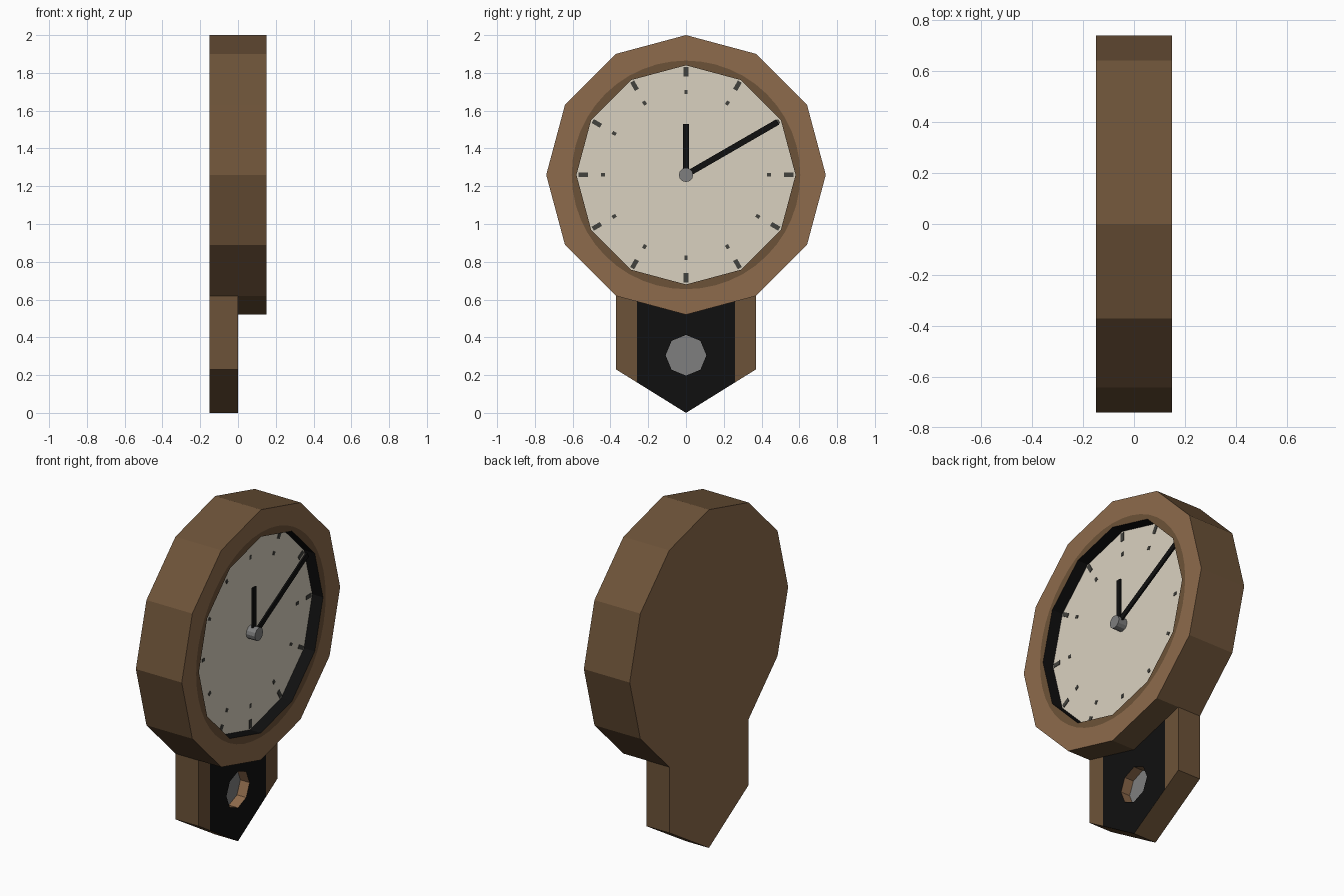
import bpy, bmesh, math
from math import sin, cos, pi
from mathutils import Matrix, Vector

if "Cube" in bpy.data.objects:
    bpy.data.objects.remove(bpy.data.objects["Cube"])

def mat(name, r, g, b):
    m = bpy.data.materials.new(name)
    m.diffuse_color = (r, g, b, 1)
    m.use_nodes = True
    m.node_tree.nodes["Principled BSDF"].inputs["Base Color"].default_value = m.diffuse_color
    return m

OAK = mat("light_wood", .27, .146, .072)
DARK = mat("dark_wood", .152, .086, .04)
CREAM = mat("cream_dial", .70, .64, .53)
BLACK = mat("black", .005, .005, .005)
GREY = mat("grey_metal", .21, .21, .21)
INK = mat("ink_grey", .055, .055, .048)

CZ = 1.26      # dial centre height
DIAL_X = 0.08  # depth of the recessed dial

def finish(name, bm, mats, recalc=True):
    if recalc:
        bmesh.ops.recalc_face_normals(bm, faces=bm.faces)
    me = bpy.data.meshes.new(name)
    bm.to_mesh(me)
    bm.free()
    for m in mats:
        me.materials.append(m)
    ob = bpy.data.objects.new(name, me)
    bpy.context.collection.objects.link(ob)
    return ob

def ring(bm, x, pts):
    return [bm.verts.new((x, y, z)) for y, z in pts]

def bridge(bm, a, b, mi):
    n = len(a)
    for i in range(n):
        f = bm.faces.new((a[i], a[(i + 1) % n], b[(i + 1) % n], b[i]))
        f.material_index = mi

def cap(bm, a, mi):
    bm.faces.new(a).material_index = mi

def gon(r, sides=12, n=48):
    """n points along a regular polygon with a corner straight up (sides=0: circle)"""
    out = []
    for i in range(n):
        t = 2 * pi * i / n
        q = r
        if sides:
            h = pi / sides
            q = r * cos(h) / cos((t % (2 * h)) - h)
        out.append((q * sin(t), CZ + q * cos(t)))
    return out

def plate(name, parts, x0, x1, m):
    """boxes given as (angle from 12 o'clock, inner radius, outer radius, width)"""
    bm = bmesh.new()
    for ang, r0, r1, w in parts:
        M = (Matrix.Translation((0, 0, CZ)) @ Matrix.Rotation(-ang, 4, 'X')
             @ Matrix.Translation(((x0 + x1) / 2, 0, (r0 + r1) / 2))
             @ Matrix.Diagonal((x1 - x0, w, r1 - r0, 1)))
        bmesh.ops.create_cube(bm, size=1, matrix=M)
    return finish(name, bm, [m])

# twelve-sided clock frame with inlaid ring, black recess wall and dial
bm = bmesh.new()
back = ring(bm, -.15, gon(.74))
front = ring(bm, .15, gon(.74))
inlay = ring(bm, .15, gon(.605, 0))
lip = ring(bm, .15, gon(.58))
floor = ring(bm, DIAL_X, gon(.58))
cap(bm, back, 0)
bridge(bm, back, front, 1)
bridge(bm, front, inlay, 0)
bridge(bm, inlay, lip, 1)
bridge(bm, lip, floor, 2)
cap(bm, floor, 3)
finish("clock_frame", bm, [OAK, DARK, BLACK, CREAM])

# pendulum case with black panel and recessed window
bm = bmesh.new()
panel = [(0, .52), (.26, .59), (.26, .305), (.26, .162), (0, 0),
         (-.26, .162), (-.26, .305), (-.26, .59)]
outer = [(0, .52), (.37, .62), (.37, .305), (.37, .23), (0, 0),
         (-.37, .23), (-.37, .305), (-.37, .62)]
window = [(.108 * sin(i * pi / 4), .305 + .108 * cos(i * pi / 4)) for i in range(8)]
cb, cf = ring(bm, -.15, outer), ring(bm, 0, outer)
pf = ring(bm, 0, panel)
w0, w1 = ring(bm, 0, window), ring(bm, -.06, window)
cap(bm, cb, 0)
bridge(bm, cb, cf, 1)
bridge(bm, cf, pf, 1)
bridge(bm, pf, w0, 2)
bridge(bm, w0, w1, 0)
cap(bm, w1, 3)
bmesh.ops.remove_doubles(bm, verts=bm.verts, dist=1e-4)
finish("pendulum_case", bm, [OAK, DARK, BLACK, GREY])

# hour ticks and small hour dots
plate("hour_ticks", [(i * pi / 6, .52, .57, .024) for i in range(12)],
      DIAL_X - .002, DIAL_X + .003, INK)
plate("hour_dots", [(i * pi / 6, .428, .45, .018) for i in range(12) if i != 2],
      DIAL_X - .002, DIAL_X + .003, INK)

# hands
plate("hour_hand", [(0, 0, .27, .032)], .10, .11, BLACK)
plate("minute_hand", [(pi / 3, 0, .56, .032)], .108, .118, BLACK)

# centre hub
bm = bmesh.new()
bmesh.ops.create_cone(bm, cap_ends=True, segments=12, radius1=.038, radius2=.038,
                      depth=.06, matrix=Matrix.Translation((.107, 0, CZ))
                      @ Matrix.Rotation(pi / 2, 4, 'Y'))
finish("centre_hub", bm, [GREY])
